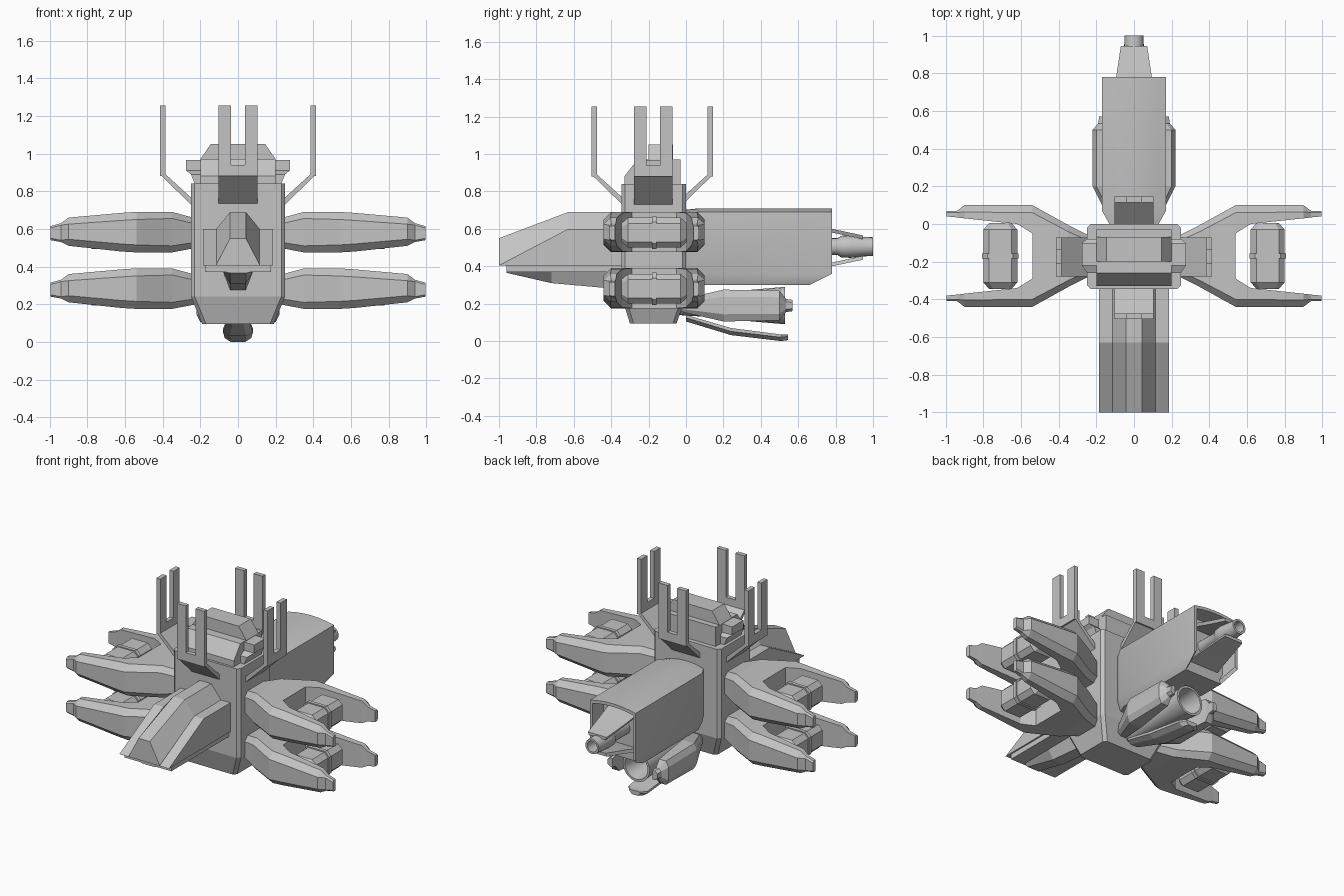
import bpy, bmesh, math
from mathutils import Matrix, Vector

cube = bpy.data.objects.get("Cube")
if cube:
    bpy.data.objects.remove(cube, do_unlink=True)

hull_grey = bpy.data.materials.new("hull_grey")
hull_grey.use_nodes = True
hull_grey.diffuse_color = (0.55, 0.55, 0.55, 1)
hull_grey.node_tree.nodes["Principled BSDF"].inputs["Base Color"].default_value = (0.55, 0.55, 0.55, 1)

MID = -0.17  # y of the core axis


def loft(name, rings, mirror="", origin=(0, 0, 0), turn=None, smooth=False):
    """Skin matching rings of points, cap both ends, optionally mirror."""
    bm = bmesh.new()
    rows = [[bm.verts.new(p) for p in ring] for ring in rings]
    n = len(rows[0])
    for a, b in zip(rows, rows[1:]):
        for i in range(n):
            j = (i + 1) % n
            bm.faces.new((a[i], a[j], b[j], b[i]))
    bm.faces.new(rows[0])
    bm.faces.new(rows[-1])
    bmesh.ops.remove_doubles(bm, verts=bm.verts, dist=1e-5)
    if turn:
        bmesh.ops.transform(bm, matrix=turn, verts=bm.verts)
    bmesh.ops.recalc_face_normals(bm, faces=bm.faces)
    mesh = bpy.data.meshes.new(name)
    bm.to_mesh(mesh)
    bm.free()
    mesh.materials.append(hull_grey)
    ob = bpy.data.objects.new(name, mesh)
    ob.location = origin
    bpy.context.collection.objects.link(ob)
    if mirror:
        mod = ob.modifiers.new("mirror", "MIRROR")
        mod.use_axis = ["X" in mirror, "Y" in mirror, False]
        mod.use_mirror_merge = False
    if smooth:
        bpy.ops.object.select_all(action="DESELECT")
        ob.select_set(True)
        bpy.context.view_layer.objects.active = ob
        bpy.ops.object.shade_smooth_by_angle(angle=math.radians(35))
    return ob


def rect(x0, x1, y0, y1, z, c=0.0):
    """Horizontal rectangle, with cut corners if c is given."""
    if not c:
        return [(x0, y0, z), (x1, y0, z), (x1, y1, z), (x0, y1, z)]
    return [(x0 + c, y0, z), (x1 - c, y0, z), (x1, y0 + c, z), (x1, y1 - c, z),
            (x1 - c, y1, z), (x0 + c, y1, z), (x0, y1 - c, z), (x0, y0 + c, z)]


def box(name, x0, x1, y0, y1, z0, z1, **kw):
    return loft(name, [rect(x0, x1, y0, y1, z0), rect(x0, x1, y0, y1, z1)], **kw)


def tube(name, profile, z):
    """Round part about a y-axis line; profile is (y, radius)."""
    circle = [2 * math.pi * k / 20 for k in range(20)]
    loft(name, [[(r * math.cos(a), y, z + r * math.sin(a)) for a in circle]
                for y, r in profile], smooth=True)


# Core column with tapered foot
loft("core", [rect(-.19, .19, -.30, -.05, .095, .02), rect(-.25, .25, -.345, 0, .24, .02),
              rect(-.25, .25, -.345, 0, .84, .02)])

# Head block, side ledges and roof
loft("head", [rect(-.20, .20, -.33, -.03, .83), rect(-.20, .20, -.33, -.03, .88),
              rect(-.20, .20, -.26, -.03, .97)])
loft("head_ledge", [rect(-.23, .23, -.26, -.08, .84), rect(-.25, .25, -.26, -.08, .89),
                    rect(-.275, .275, -.22, -.10, .91), rect(-.275, .275, -.22, -.10, .965)])
loft("roof", [rect(-.20, .20, -.20, -.07, .97), rect(-.145, .145, -.20, -.07, 1.05)])

# Antenna forks on four sides: sloped bracket, yoke and two blades
for side, angle, shift in (("left", 0, 0), ("back", 90, -.095),
                           ("right", 180, 0), ("front", 270, -.085)):
    turn = Matrix.Rotation(math.radians(angle), 4, "Z") @ Matrix.Translation((shift, 0, 0))
    kw = dict(origin=(0, MID - .005, 0), turn=turn)
    bracket = [(.22, .70), (.415, .89), (.385, .89), (.22, .74)]
    loft(side + "_antenna_bracket", [[(r, t, z) for r, z in bracket] for t in (-.103, .103)], **kw)
    box(side + "_antenna_yoke", .385, .415, -.103, .103, .88, .94, **kw)
    for t in (-.103, .036):
        box(side + "_antenna_blade", .385, .415, t, t + .067, .93, 1.255, **kw)

# Docking claws: x, inner v, outer v, bottom z, top z, chamfer
claw = [(.22, 0, .10, .50, .655, .03), (.35, 0, .165, .475, .69, .035),
        (.54, 0, .27, .475, .69, .04), (.54, .12, .27, .475, .69, .04),
        (.62, .17, .27, .48, .685, .04), (.90, .20, .27, .51, .66, .035),
        (.94, .205, .24, .53, .63, .01), (.995, .21, .24, .54, .615, .01)]


def pod_ring(v, x0, x1, z0, z1, c):
    return [(x, v, z) for x, z, _ in ((p[0], p[1], 0) for p in rect(x0, x1, z0, z1, 0, c))]


for level, drop in (("upper", 0), ("lower", -.30)):
    at = (0, MID, drop)
    loft(level + "_claws", [[(x, vi, lo), (x, vo - c, lo), (x, vo, lo + c),
                             (x, vo, hi - c), (x, vo - c, hi), (x, vi, hi)]
                            for x, vi, vo, lo, hi, c in claw], mirror="XY", origin=at)
    # Canister clamped between the prongs, with a middle band
    loft(level + "_canisters", [pod_ring(-.175, .65, .77, .53, .63, .02),
                                pod_ring(-.14, .62, .80, .50, .66, .03),
                                pod_ring(.14, .62, .80, .50, .66, .03),
                                pod_ring(.175, .65, .77, .53, .63, .02)], mirror="X", origin=at)
    loft(level + "_canister_bands", [pod_ring(v, .613, .807, .493, .667, .03)
                                     for v in (-.012, .012)], mirror="X", origin=at)

# Front module: ridge, sloped shoulders and keel
ridge = [(-1, .41, .55, .41), (-.63, .41, .69, .60), (-.33, .41, .69, .60)]
loft("front_ridge", [[(-.115, y, lo - .005), (.115, y, lo - .005), (.115, y, mid),
                      (.042, y, top), (-.042, y, top), (-.115, y, mid)]
                     for y, lo, top, mid in ridge])
shoulder = [(-1, .405), (-.63, .60), (-.33, .60), (-.33, .405)]
loft("front_shoulders", [[(x, y, z) for y, z in shoulder] for x in (-.185, .185)])
box("front_floor", -.175, .175, -.96, -.33, .37, .41)
loft("front_keel", [[(-.08, y, .375), (.08, y, .375), (.042, y, z), (-.042, y, z)]
                    for y, z in ((-.96, .365), (-.72, .31), (-.33, .275))])

# Rear hull with arched roof, cut lower corner and recessed stern
outline = [(.14, .30), (.17, .36), (.17, .69), (.12, .70), (.06, .708)]
outline += [(0, .71)] + [(-x, z) for x, z in reversed(outline)]


def hull_ring(y, scale=1.0, cut=0.0, width=1.0):
    return [(x * scale * width, y - (cut if z < .33 else 0), .51 + (z - .51) * scale)
            for x, z in outline]


loft("rear_hull", [hull_ring(-.02, .95, 0, .74), hull_ring(.07), hull_ring(.78, 1, .12),
                   hull_ring(.78, .90, .12), hull_ring(.66, .90)], smooth=True)

# Stern gun with guard plates above and below
tube("stern_barrel", [(.62, .045), (.81, .045), (.83, .058), (.88, .06), (.95, .052),
                      (1.0, .05), (1.0, .036), (.86, .036)], .505)
for name, s in (("upper_guard", 1), ("lower_guard", -1)):
    loft(name, [[(-w, y, .50 + s * h), (w, y, .50 + s * h),
                 (w * .9, y, .50 + s * (h - .02)), (-w * .9, y, .50 + s * (h - .02))]
                for y, w, h in ((.64, .115, .135), (.78, .095, .10), (.945, .07, .065))])

# Lower thruster nozzle and its three fins: y, inner, outer, half width
tube("thruster", [(-.05, .05), (.10, .06), (.24, .075), (.53, .10), (.53, .085), (.36, .06)], .19)


def fin(name, stations, angle, mirror=""):
    turn = Matrix.Rotation(math.radians(angle), 4, "Y")
    loft(name, [[(ri, y, -h), (ro - .02, y, -h), (ro, y, -h * .55),
                 (ro, y, h * .55), (ro - .02, y, h), (ri, y, h)]
                for y, ri, ro, h in stations], mirror=mirror, origin=(0, 0, .19), turn=turn)


fin("thruster_side_fins", [(-.04, .04, .10, .03), (.20, .11, .22, .085),
                           (.50, .15, .22, .08), (.535, .15, .19, .035),
                           (.57, .15, .185, .03)], 0, "X")
fin("thruster_bottom_fin", [(0, .05, .085, .05), (.24, .12, .158, .08),
                            (.51, .155, .19, .07), (.545, .155, .185, .04)], 90)
